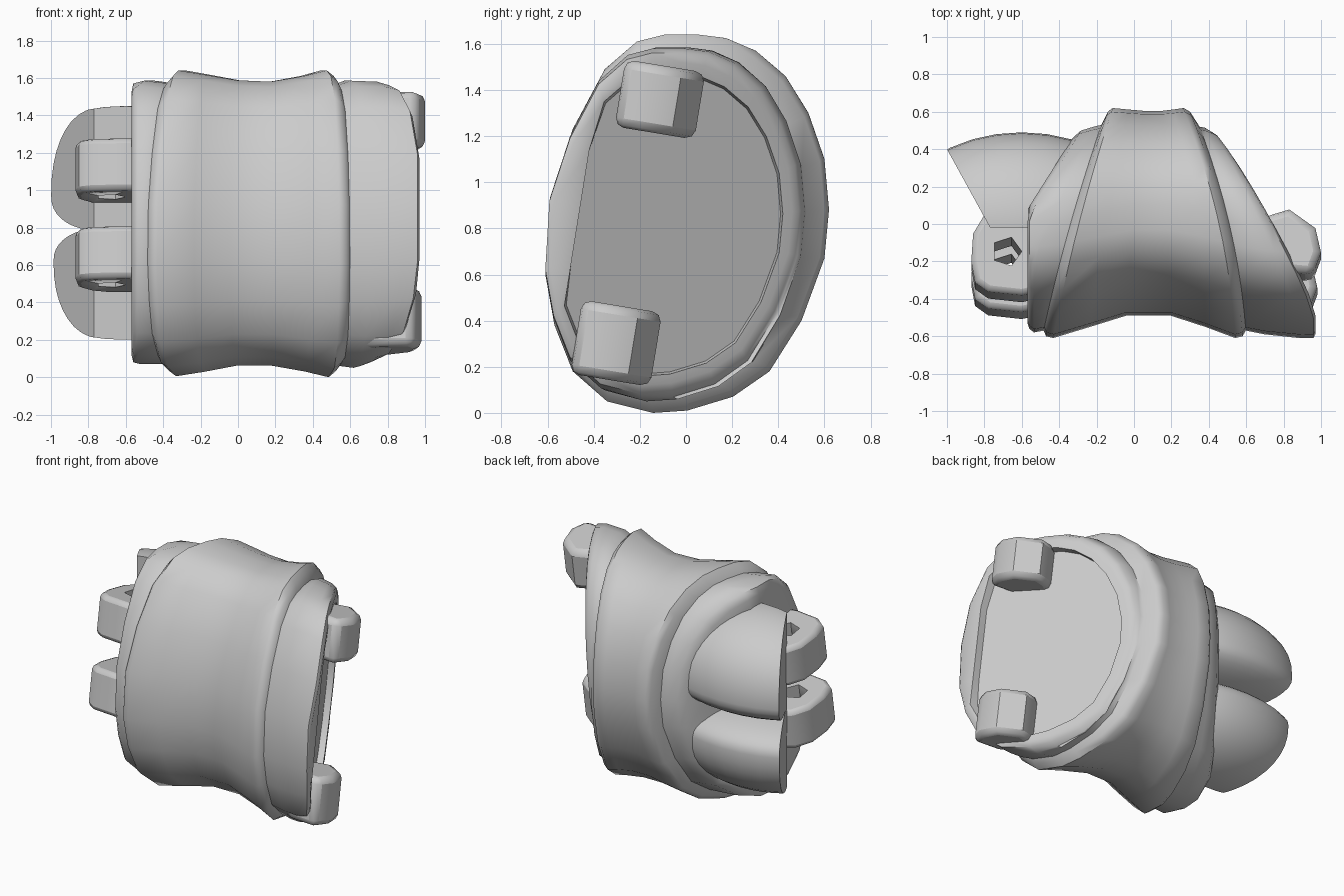
import bpy, bmesh
from math import cos, sin, pi, radians
from mathutils import Vector

if "Cube" in bpy.data.objects:
    bpy.data.objects.remove(bpy.data.objects["Cube"])

TILT = 0.165


def finish(name, bm, angle=40):
    bmesh.ops.recalc_face_normals(bm, faces=bm.faces[:])
    me = bpy.data.meshes.new(name)
    bm.to_mesh(me)
    bm.free()
    ob = bpy.data.objects.new(name, me)
    bpy.context.collection.objects.link(ob)
    bpy.ops.object.select_all(action='DESELECT')
    ob.select_set(True)
    bpy.context.view_layer.objects.active = ob
    bpy.ops.object.shade_smooth_by_angle(angle=radians(angle))
    return ob


# Oval cross-section of the shell in (y, z)
OVAL = [(-.1, 1.64), (.05, 1.64), (.17, 1.625), (.3, 1.57), (.43, 1.46), (.53, 1.3), (.6, 1.1),
        (.62, .88), (.6, .67), (.5, .4), (.36, .18), (.2, .07), (0, .01), (-.15, 0),
        (-.35, .05), (-.5, .18), (-.58, .38), (-.62, .6), (-.6, .93), (-.5, 1.23),
        (-.36, 1.49), (-.22, 1.61)]

# Slanted sections: x at front, x at back, y range, z range
SECTIONS = [
    (-1.0, -.24, -.05, -.04, .8, .81), (-1.0, -.24, -.44, .36, .22, 1.40),
    (-1.0, -.24, -.53, .46, .12, 1.52), (-.97, -.22, -.56, .50, .08, 1.57),
    (-.72, -.18, -.58, .52, .07, 1.585), (-.49, -.15, -.57, .53, .07, 1.57),
    (-.47, -.14, -.60, .60, .03, 1.60), (-.43, -.12, -.61, .62, .005, 1.64),
    (-.24, -.03, -.55, .612, .03, 1.615), (-.05, .05, -.49, .605, .062, 1.587),
    (.2, .15, -.49, .605, .062, 1.58), (.38, .21, -.55, .612, .03, 1.61),
    (.54, .27, -.61, .62, 0, 1.64), (.58, .30, -.60, .60, .03, 1.61),
    (.60, .32, -.57, .52, .06, 1.56), (.70, .34, -.59, .515, .05, 1.585),
    (.90, .36, -.61, .50, .06, 1.58), (.99, .365, -.61, .49, .08, 1.56),
    (1.015, .366, -.59, .46, .12, 1.52),
    (1.015, .366, -.56, .42, .16, 1.47), (.965, .316, -.55, .41, .17, 1.46),
    (.965, .316, -.02, -.01, .8, .81)]
LEFT_LIMIT = [-.57, -.57, -.57, -.56, -.535]


def shell():
    bm = bmesh.new()
    rings = []
    for i, (xf, xb, y0, y1, z0, z1) in enumerate(SECTIONS):
        ring = []
        for py, pz in OVAL:
            y = y0 + (py + .62) / 1.24 * (y1 - y0)
            z = z0 + pz / 1.64 * (z1 - z0)
            if i >= len(SECTIONS) - 3:      # straight front side of the end recess
                y = max(y, -.52 + .16 * (z - .51))
            yr = y - .16 * (z - .9) if i >= 16 else y   # right end plane leans
            x = xf + (yr + .6) / 1.2 * (xb - xf)
            if i < 5:
                x = max(x, LEFT_LIMIT[i])
            elif i < 16:                    # band edges bow outwards
                x += (-.02 if i < 9 else .05 if i > 10 else 0) * max(0, 1 - (y / .6) ** 2)
            elif i < 19:
                x = min(x, (.93, .96, .97)[i - 16])
            ring.append(bm.verts.new((x, y, z)))
        rings.append(ring)
    n = len(OVAL)
    for a, b in zip(rings, rings[1:]):
        for k in range(n):
            bm.faces.new((a[k], a[(k + 1) % n], b[(k + 1) % n], b[k]))
    bm.faces.new(rings[0])
    bm.faces.new(rings[-1])
    finish('shell', bm, 50)


def prism(name, pts, z0, z1, yref, bevel):
    """Vertical prism leaned slightly backwards about the x axis."""
    bm = bmesh.new()
    zm = (z0 + z1) / 2
    lo, hi = [[bm.verts.new((x, y + TILT * (z - zm), z - TILT * (y - yref))) for x, y in pts]
              for z in (z0, z1)]
    n = len(pts)
    for k in range(n):
        bm.faces.new((lo[k], lo[(k + 1) % n], hi[(k + 1) % n], hi[k]))
    bm.faces.new(lo)
    bm.faces.new(hi)
    ob = finish(name, bm)
    if bevel:
        m = ob.modifiers.new('round', 'BEVEL')
        m.width, m.segments, m.limit_method = bevel, 2, 'ANGLE'
        m.angle_limit = radians(60)
    return ob


def lobe(name, cy, cz, up, down):
    """Bulging half dome, cut flat on its slanted outer side and on its front."""
    bm = bmesh.new()
    bmesh.ops.create_uvsphere(bm, u_segments=32, v_segments=20, radius=1)
    for v in bm.verts:
        h = abs(v.co.z) ** .88
        v.co = Vector((-.6 + .69 * v.co.x, cy + .49 * v.co.y,
                       cz + (h * up if v.co.z > 0 else -h * down)))
    for co, no in (((-.78, 0, 0), (-.4, -.22, 0)), ((0, -.02, 0), (0, -1, 0)),
                   ((-.2, 0, 0), (1, 0, 0))):
        geom = bm.verts[:] + bm.edges[:] + bm.faces[:]
        cut = bmesh.ops.bisect_plane(bm, geom=geom, plane_co=co, plane_no=no, clear_outer=True)
        edges = [e for e in cut['geom_cut'] if isinstance(e, bmesh.types.BMEdge)]
        bmesh.ops.holes_fill(bm, edges=edges)
    finish(name, bm)


shell()

# Paired lugs on the right end
LUG = [(.66, -.02), (.73, .03), (.83, .06), (.97, -.04), (1.0, -.17), (.955, -.29), (.76, -.27), (.66, -.2)]
prism('upper_lug', LUG, 1.22, 1.51, -.15, .04)
prism('lower_lug', [(x - .02, y - .19) for x, y in LUG], .15, .47, -.35, .04)

# Paired hinge knuckles on the left end, each with a five-sided pin hole
KNUCKLE = [(-.87, -.22), (-.86, -.07), (-.8, .03), (-.7, .09), (-.5, .08), (-.42, -.08),
           (-.42, -.36), (-.6, -.4), (-.78, -.38), (-.85, -.33)]
for name, zc, dy in (('upper_knuckle', 1.1, 0), ('lower_knuckle', .63, -.09)):
    body = prism(name, [(x, y + dy) for x, y in KNUCKLE], zc - .14, zc + .14, -.15 + dy, .03)
    pin = prism(name + '_hole_cutter',
                [(-.68 + .08 * cos(k * 2 * pi / 5), -.17 + dy + .08 * sin(k * 2 * pi / 5)) for k in range(5)],
                zc - .3, zc + .3, -.15 + dy, 0)
    pin.hide_render = True
    pin.hide_viewport = True
    cut = body.modifiers.new('hole', 'BOOLEAN')
    cut.operation, cut.object, cut.solver = 'DIFFERENCE', pin, 'EXACT'

# Twin rounded lobes behind the knuckles
lobe('upper_lobe', 0, .97, .48, .19)
lobe('lower_lobe', -.03, .62, .18, .42)
